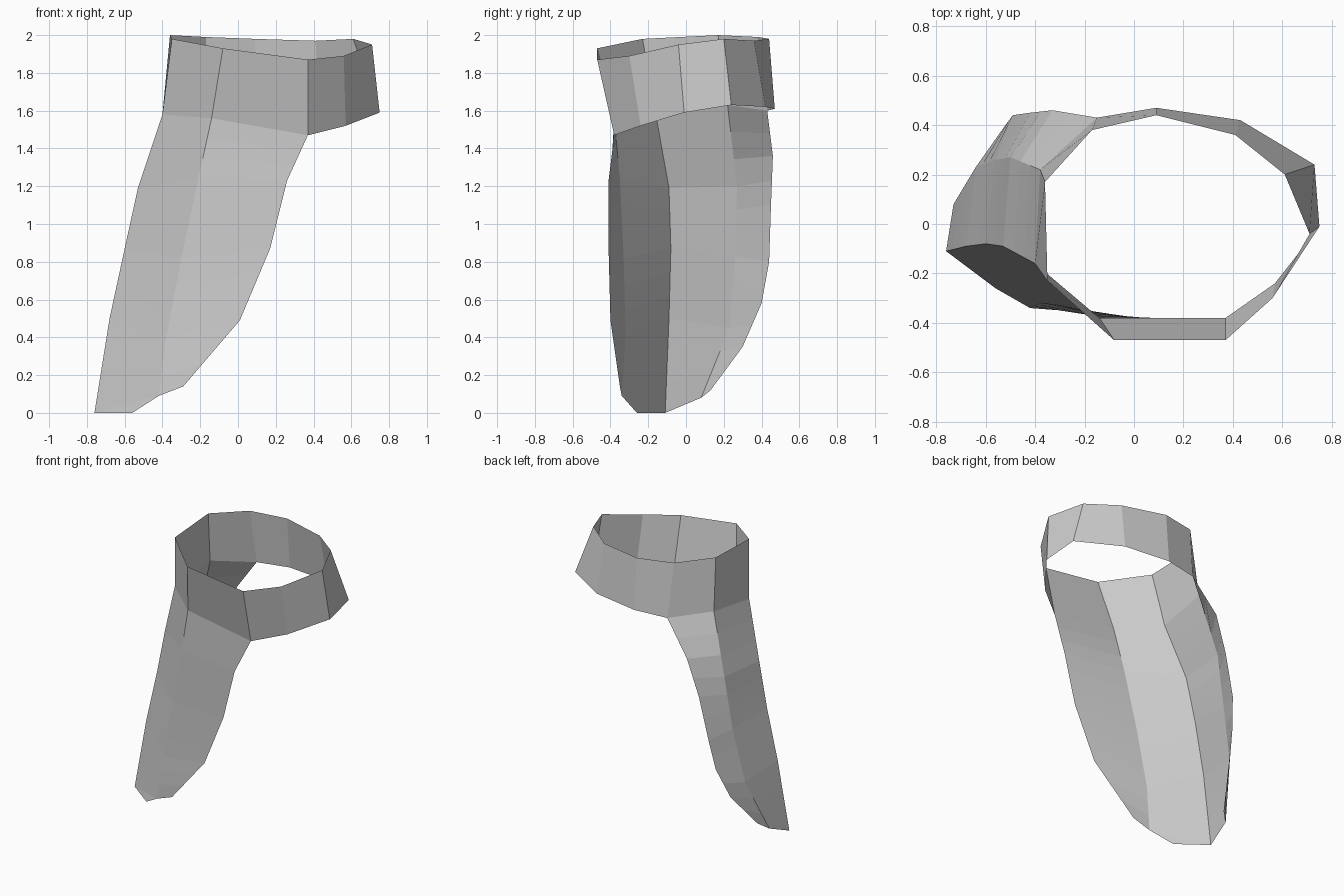
import bpy
import bmesh
from mathutils import Vector

default_cube = bpy.data.objects.get("Cube")
if default_cube:
    bpy.data.objects.remove(default_cube, do_unlink=True)

# One plain colour for the whole piece
grey = bpy.data.materials.new("plain_grey")
grey.use_nodes = True
grey_colour = (.6, .6, .6, 1)
grey.diffuse_color = grey_colour
grey.node_tree.nodes["Principled BSDF"].inputs["Base Color"].default_value = grey_colour


def resample(path, steps):
    """Spread evenly spaced points over a short guide path, keeping its corners."""
    points = [Vector(p) for p in path]
    segments = len(points) - 1
    result = []
    for step in range(steps + 1):
        position = step * segments / steps
        index = min(int(position), segments - 1)
        result.append(points[index].lerp(points[index + 1], position - index))
    return result


def make_sheet(name, columns, closed=False, extra_faces=()):
    """Skin neighbouring columns of points, listed from top to bottom."""
    bm = bmesh.new()
    grid = [[bm.verts.new(p) for p in column] for column in columns]
    following = grid[1:] + grid[:1] if closed else grid[1:]
    for left, right in zip(grid, following):
        for row in range(len(left) - 1):
            bm.faces.new((right[row], left[row], left[row + 1], right[row + 1]))
    for corners in extra_faces:
        bm.faces.new([bm.verts.new(p) for p in corners])
    bmesh.ops.remove_doubles(bm, verts=bm.verts[:], dist=.001)
    mesh = bpy.data.meshes.new(name)
    bm.to_mesh(mesh)
    bm.free()
    mesh.materials.append(grey)
    sheet = bpy.data.objects.new(name, mesh)
    bpy.context.collection.objects.link(sheet)
    return sheet


# Guide paths of the hanging flap, from the band's lower rim to the toe
front_edge = [(.37, -.38, 1.47), (.26, -.41, 1.23), (.17, -.41, .87),
              (.01, -.4, .49), (-.29, -.35, .14)]
front_crease = [(-.14, -.38, 1.56), (-.21, -.35, 1.24), (-.3, -.33, .82),
                (-.38, -.32, .4), (-.42, -.34, .09)]
side_front = [(-.4, -.16, 1.58), (-.53, -.09, 1.19), (-.6, -.08, .87),
              (-.68, -.09, .5), (-.76, -.11, 0)]
side_back = [(-.38, .22, 1.63), (-.5, .27, 1.2), (-.56, .26, .83),
             (-.64, .23, .45), (-.73, .08, .08)]
back_edge = [(-.15, .43, 1.6), (-.33, .46, 1.36), (-.42, .45, 1.1),
             (-.49, .44, .8), (-.52, .4, .58), (-.57, .3, .35), (-.67, .13, .12)]
guides = [front_edge, front_crease, side_front, side_back, back_edge]

# Hanging flap, with a small toe corner closing its lower front
toe = (front_crease[-1], side_front[-1], (-.56, -.26, 0))
make_sheet("hanging_flap", [resample(guide, 12) for guide in guides],
           extra_faces=[toe])

# Band: upper rim above the flap, then matching pairs round the open side
flap_rim = [(.37, -.47, 1.87), (-.08, -.47, 1.93), (-.35, -.23, 1.98),
            (-.36, .17, 2), (-.17, .38, 1.99)]
band = [(top, guide[0]) for top, guide in zip(flap_rim, guides)]
band += [
    ((.09, .44, 1.98), (.09, .47, 1.61)),
    ((.41, .36, 1.97), (.43, .42, 1.62)),
    ((.61, .2, 1.98), (.73, .24, 1.63)),
    ((.71, -.04, 1.95), (.75, -.01, 1.59)),
    ((.56, -.3, 1.89), (.57, -.24, 1.52)),
]
make_sheet("upper_band", band, closed=True)
